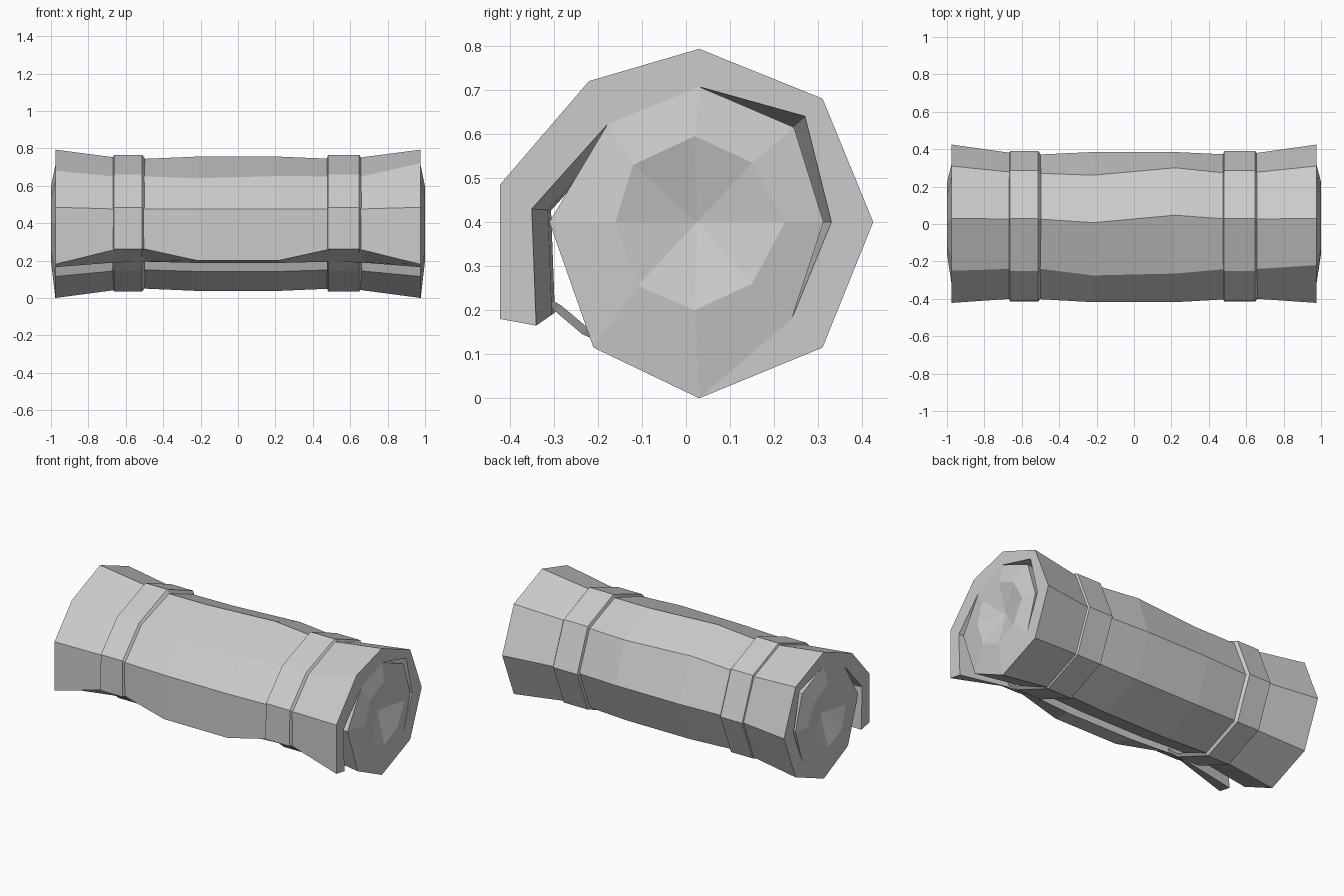
import bpy, bmesh

if "Cube" in bpy.data.objects:
    bpy.data.objects.remove(bpy.data.objects["Cube"])

CZ = 0.4


def loft(name, rings, cap=True, tips=None):
    """Skin a list of matching closed rings running along x."""
    bm = bmesh.new()
    rows = [[bm.verts.new(p) for p in r] for r in rings]
    n = len(rows[0])
    for a, b in zip(rows, rows[1:]):
        for i in range(n):
            j = (i + 1) % n
            bm.faces.new((a[i], a[j], b[j], b[i]))
    if tips:
        for row, tip in ((rows[0], tips[0]), (rows[-1], tips[1])):
            t = bm.verts.new(tip)
            for i in range(n):
                bm.faces.new((row[i], row[(i + 1) % n], t))
    elif cap:
        bm.faces.new(rows[0])
        bm.faces.new(rows[-1])
    bmesh.ops.recalc_face_normals(bm, faces=bm.faces)
    me = bpy.data.meshes.new(name)
    bm.to_mesh(me)
    bm.free()
    ob = bpy.data.objects.new(name, me)
    bpy.context.collection.objects.link(ob)
    return ob


def shrink(p, s):
    return p[0] * s, CZ + (p[1] - CZ) * s


# Stations along the roll: x, section scale, flap y, lift of the flap's free edge,
# upper front edge (y, z), sideways wander of the top and back edges
stations = [(-0.977, 1.0, -0.422, 0, (-0.25, 0.68), 0),
            (-0.66, 0.895, -0.4, 0.055, (-0.24, 0.65), 0),
            (-0.5, 0.875, -0.402, 0.055, (-0.24, 0.65), 0),
            (-0.22, 0.905, -0.418, 0, (-0.275, 0.64), -0.02),
            (0.22, 0.905, -0.418, 0, (-0.265, 0.652), 0.02),
            (0.5, 0.875, -0.402, 0.055, (-0.24, 0.65), 0),
            (0.66, 0.895, -0.4, 0.055, (-0.24, 0.65), 0),
            (0.977, 1.0, -0.422, 0, (-0.22, 0.72), 0)]

# Outer wrap: a thick C-shaped section with its free edge low on the front
outer = [(-0.425, 0.18), (-0.42, 0.485), (-0.22, 0.72), (0.03, 0.793), (0.31, 0.68),
         (0.425, 0.4), (0.31, 0.115), (0.03, 0.0)]
inner = [(0.24, 0.18), (0.33, 0.4), (0.27, 0.64), (0.03, 0.707), (-0.178, 0.622),
         (-0.35, 0.43), (-0.34, 0.165)]
rings = []
for x, s, flap_y, lift, edge, wander in stations:
    ring = []
    for i, p in enumerate(outer + inner):
        y, z = shrink(p, s)
        if i < 2:
            y = flap_y
        if i == 0:
            z += lift
        if i == 2:
            y, z = edge
        if i in (3, 4):
            y += wander
        ring.append((x, y, z))
    rings.append(ring)
loft("outer_wrap", rings)

# Inner roll with bulging ends and a dimple in the middle of each
core = [(-0.178, 0.622), (0.03, 0.707), (0.245, 0.615), (0.312, 0.4), (0.24, 0.18),
        (0.03, 0.0), (-0.21, 0.115), (-0.31, 0.4)]
rim = [(-0.12, 0.53), (0.02, 0.595), (0.15, 0.535), (0.225, 0.4), (0.15, 0.26),
       (0.02, 0.2), (-0.11, 0.255), (-0.16, 0.4)]
rings = [[(st[0], *shrink(p, st[1])) for p in core] for st in stations]
rings = [[(-1.0, *p) for p in rim]] + rings + [[(1.0, *p) for p in rim]]
loft("inner_roll", rings, tips=((-0.95, 0.025, 0.4), (0.95, 0.025, 0.4)))

# Two bevelled straps following the wrap
strap = [(-0.415, 0.262), (-0.412, 0.485), (-0.25, 0.66), (0.03, 0.765), (0.285, 0.66),
         (0.39, 0.4), (0.285, 0.14), (0.03, 0.035), (-0.235, 0.145), (-0.3, 0.2)]
for name, x0, x1 in (("left_strap", -0.67, -0.497), ("right_strap", 0.475, 0.663)):
    rows = []
    for x, s in ((x0, 0.945), (x0 + 0.007, 1), (x1 - 0.015, 1), (x1, 0.945)):
        rows.append([(x, *shrink(p, s)) for p in strap])
    loft(name, rows, cap=False)
